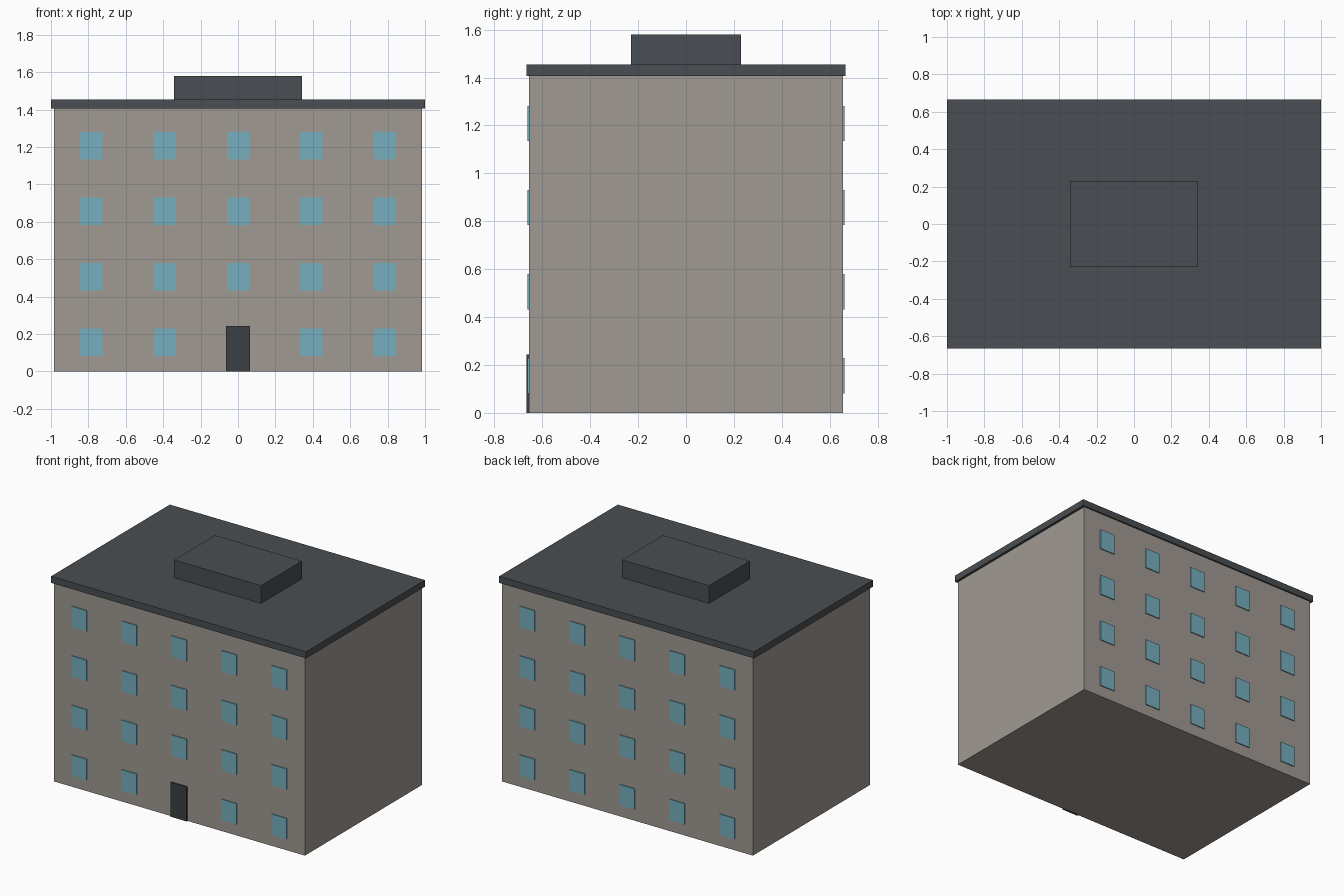
import bpy

if "Cube" in bpy.data.objects:
    bpy.data.objects.remove(bpy.data.objects["Cube"])


def material(name, rgb):
    m = bpy.data.materials.new(name)
    m.diffuse_color = (*rgb, 1.0)
    m.use_nodes = True
    m.node_tree.nodes["Principled BSDF"].inputs["Base Color"].default_value = m.diffuse_color
    return m


WALL = material("wall_stone", (0.35, 0.32, 0.29))
ROOF = material("roof_slate", (0.067, 0.076, 0.084))
GLASS = material("window_glass", (0.18, 0.43, 0.51))
DOOR = material("door_dark", (0.045, 0.051, 0.054))


def box(name, center, size, mat):
    bpy.ops.mesh.primitive_cube_add(size=1, location=center)
    ob = bpy.context.object
    ob.name = name
    ob.scale = size
    bpy.ops.object.transform_apply(location=False, rotation=False, scale=True)
    ob.data.materials.append(mat)
    return ob


HALF_DEPTH = 0.655
FLOORS, COLUMNS = 4, 5
FLOOR_HEIGHT, COLUMN_STEP = 0.351, 0.392

# Main body, roof slab and rooftop block
box("walls", (0, 0, 0.703), (1.966, 2 * HALF_DEPTH, 1.406), WALL)
box("roof_slab", (0, 0, 1.43), (2.0, 1.33, 0.047), ROOF)
box("rooftop_block", (0, 0, 1.516), (0.682, 0.458, 0.126), ROOF)

# Front door
box("front_door", (0, -HALF_DEPTH, 0.122), (0.126, 0.02, 0.244), DOOR)

# Windows on front and back; the door replaces the front centre one
for side, y in (("front", -HALF_DEPTH), ("back", HALF_DEPTH)):
    for floor in range(FLOORS):
        for col in range(COLUMNS):
            x = (col - (COLUMNS - 1) / 2) * COLUMN_STEP
            if side == "front" and floor == 0 and col == COLUMNS // 2:
                continue
            box(f"{side}_window_{floor + 1}_{col + 1}",
                (x, y, 0.155 + floor * FLOOR_HEIGHT),
                (0.119, 0.014, 0.147), GLASS)
